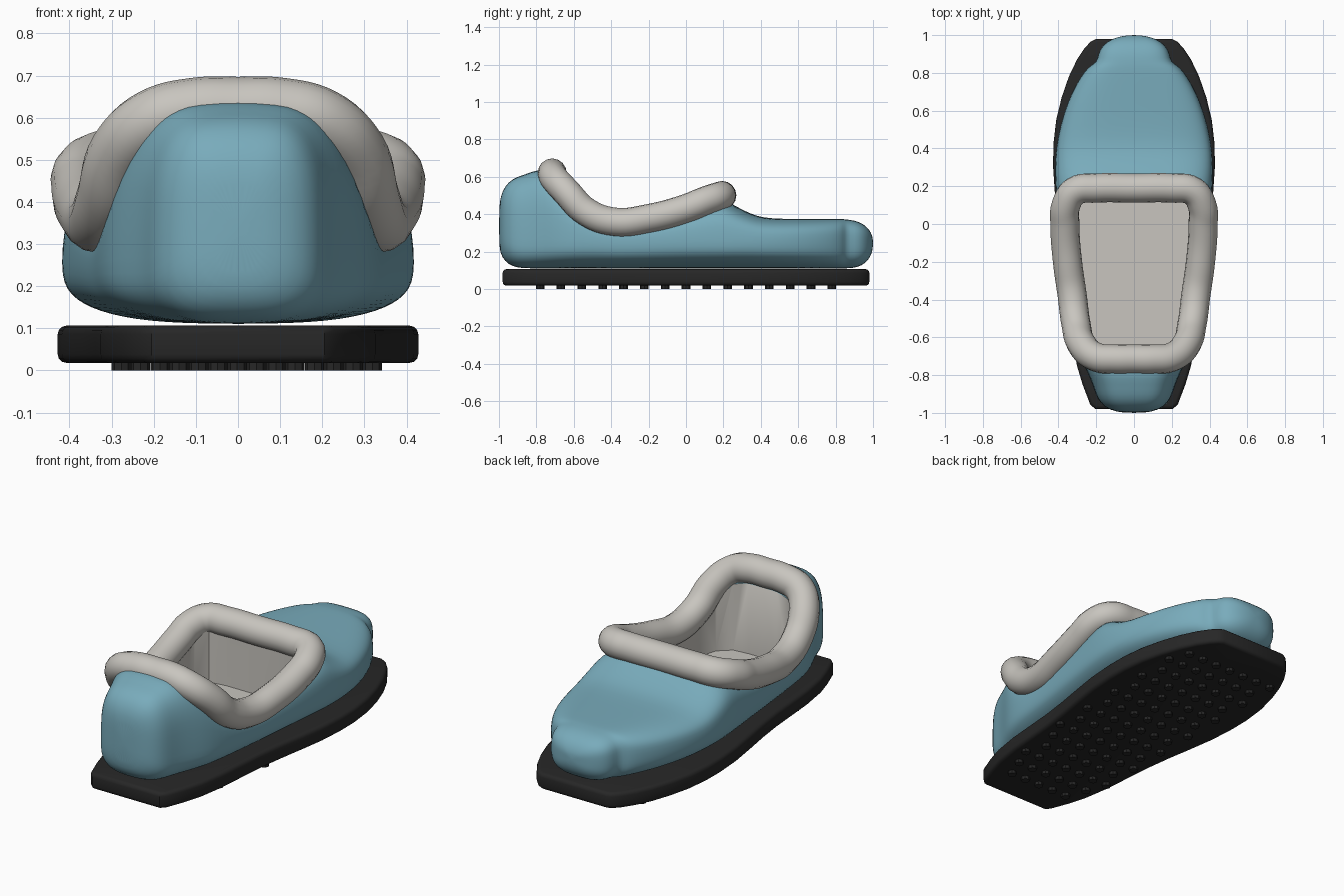
import bpy, bmesh, math

if "Cube" in bpy.data.objects:
    bpy.data.objects.remove(bpy.data.objects["Cube"])


def material(name, rgb):
    m = bpy.data.materials.new(name)
    m.diffuse_color = (*rgb, 1)
    m.use_nodes = True
    m.node_tree.nodes["Principled BSDF"].inputs["Base Color"].default_value = m.diffuse_color
    return m


TEAL = material("teal_fabric", (0.19, 0.41, 0.50))
GREY = material("warm_grey_lining", (0.58, 0.56, 0.52))
BLACK = material("black_rubber", (0.02, 0.02, 0.02))


def make_object(name, bm, mats):
    bmesh.ops.recalc_face_normals(bm, faces=bm.faces)
    me = bpy.data.meshes.new(name)
    bm.to_mesh(me)
    bm.free()
    ob = bpy.data.objects.new(name, me)
    bpy.context.collection.objects.link(ob)
    for m in mats:
        me.materials.append(m)
    return ob


def select(ob):
    bpy.ops.object.select_all(action='DESELECT')
    ob.select_set(True)
    bpy.context.view_layer.objects.active = ob


def smooth(ob, angle=40):
    select(ob)
    bpy.ops.object.shade_smooth_by_angle(angle=math.radians(angle))


def prism(bm, outline, z0, z1):
    lo = [bm.verts.new((x, y, z0)) for x, y in outline]
    hi = [bm.verts.new((x, y, z1)) for x, y in outline]
    bm.faces.new(lo)
    bm.faces.new(hi)
    n = len(outline)
    for i in range(n):
        j = (i + 1) % n
        bm.faces.new((lo[i], lo[j], hi[j], hi[i]))


# Upper: rounded sections lofted from heel to toe (y, half width, bottom, top)
stations = [
    (-1.0, .06, .22, .45), (-.985, .13, .17, .52), (-.95, .18, .13, .575),
    (-.9, .205, .113, .602), (-.85, .22, .11, .617), (-.79, .245, .11, .642),
    (-.72, .28, .11, .63), (-.65, .31, .11, .53), (-.55, .33, .11, .43),
    (-.45, .34, .11, .38), (-.35, .35, .11, .365), (-.2, .37, .11, .375),
    (0, .395, .11, .43), (.12, .41, .11, .475), (.2, .417, .11, .485),
    (.27, .42, .11, .44), (.34, .418, .11, .405), (.41, .412, .11, .38),
    (.52, .392, .11, .375), (.64, .355, .11, .375), (.74, .308, .11, .375),
    (.81, .262, .11, .375), (.84, .23, .11, .374), (.858, .197, .11, .372),
    (.9, .19, .112, .367), (.94, .172, .125, .352), (.97, .135, .15, .33),
    (.99, .09, .18, .30), (1.0, .03, .22, .27)]
SEG = 32


def section(bm, y, w, zb, zt):
    c = zb + (zt - zb) * .5 if zt - zb < .28 else zb + .14
    ring = []
    for i in range(SEG):
        a = 2 * math.pi * i / SEG
        s, k = math.sin(a), math.cos(a)
        e = 2 / 3.5 if s > 0 else 2 / 2.8
        h = zt - c if s > 0 else c - zb
        ring.append(bm.verts.new((w * math.copysign(abs(k) ** e, k), y,
                                  c + h * math.copysign(abs(s) ** e, s))))
    return ring


bm = bmesh.new()
rings = [section(bm, *s) for s in stations]
for a, b in zip(rings, rings[1:]):
    for i in range(SEG):
        j = (i + 1) % SEG
        bm.faces.new((a[i], a[j], b[j], b[i]))
bm.faces.new(rings[0])
bm.faces.new(rings[-1])
upper = make_object("upper", bm, [TEAL, GREY])
upper.modifiers.new("soften", 'SUBSURF').levels = 1

# Collar: padded tube around the foot opening
half = [(.2, .19, .5), (.31, .175, .495), (.36, .10, .47), (.366, 0, .43),
        (.352, -.2, .377), (.327, -.38, .358), (.307, -.53, .41),
        (.275, -.64, .52), (.2, -.705, .592), (.1, -.715, .618)]
path = ([(0, .19, .5)] + half + [(0, -.715, .62)]
        + [(-x, y, z) for x, y, z in reversed(half)])
cu = bpy.data.curves.new("collar", 'CURVE')
cu.dimensions = '3D'
cu.bevel_depth = .077
cu.bevel_resolution = 6
cu.resolution_u = 6
sp = cu.splines.new('BEZIER')
sp.bezier_points.add(len(path) - 1)
for p, co in zip(sp.bezier_points, path):
    p.co = co
    p.handle_left_type = p.handle_right_type = 'AUTO'
sp.use_cyclic_u = True
cu.materials.append(GREY)
collar = bpy.data.objects.new("collar", cu)
bpy.context.collection.objects.link(collar)
select(collar)
bpy.ops.object.convert(target='MESH')
smooth(bpy.context.object, 60)

# Foot cavity: cut inside the collar, leaving lined walls and insole
bm = bmesh.new()
prism(bm, [(x * .87, (y + .26) * .9 - .26) for x, y, z in path], .17, .9)
for f in bm.faces:
    f.material_index = 1
cutter = make_object("cavity_cutter", bm, [TEAL, GREY])
cut = upper.modifiers.new("cavity", 'BOOLEAN')
cut.operation = 'DIFFERENCE'
cut.solver = 'EXACT'
cut.object = cutter
select(upper)
for m in list(upper.modifiers):
    bpy.ops.object.modifier_apply(modifier=m.name)
bpy.data.objects.remove(cutter)
smooth(upper)

# Sole: bevelled slab
widths = [(-.98, .205), (-.955, .232), (-.85, .272), (-.75, .302), (-.6, .326),
          (-.45, .338), (-.3, .35), (-.15, .37), (0, .395), (.15, .418),
          (.3, .428), (.42, .427), (.55, .412), (.67, .383), (.78, .345),
          (.87, .302), (.93, .262), (.965, .23), (.98, .2)]
bm = bmesh.new()
prism(bm, [(w, y) for y, w in widths] + [(-w, y) for y, w in reversed(widths)],
      .018, .106)
sole = make_object("sole", bm, [BLACK])
bev = sole.modifiers.new("round", 'BEVEL')
bev.width = .02
bev.segments = 3
bev.limit_method = 'ANGLE'
bev.angle_limit = math.radians(50)
select(sole)
bpy.ops.object.modifier_apply(modifier=bev.name)
smooth(sole)


# Treads: staggered studs under the sole
def sole_width(y):
    for (y0, w0), (y1, w1) in zip(widths, widths[1:]):
        if y0 <= y <= y1:
            return w0 + (w1 - w0) * (y - y0) / (y1 - y0)
    return 0


bm = bmesh.new()
for row in range(15):
    y = -.78 + row * .1114
    for col in range(7):
        x = -.277 + col * .0917 + (row % 2) * .0455
        if abs(x) < sole_width(y) - .04:
            prism(bm, [(x + .023 * math.cos(k * math.pi / 4),
                        y + .023 * math.sin(k * math.pi / 4))
                       for k in range(8)], 0, .022)
make_object("treads", bm, [BLACK])
